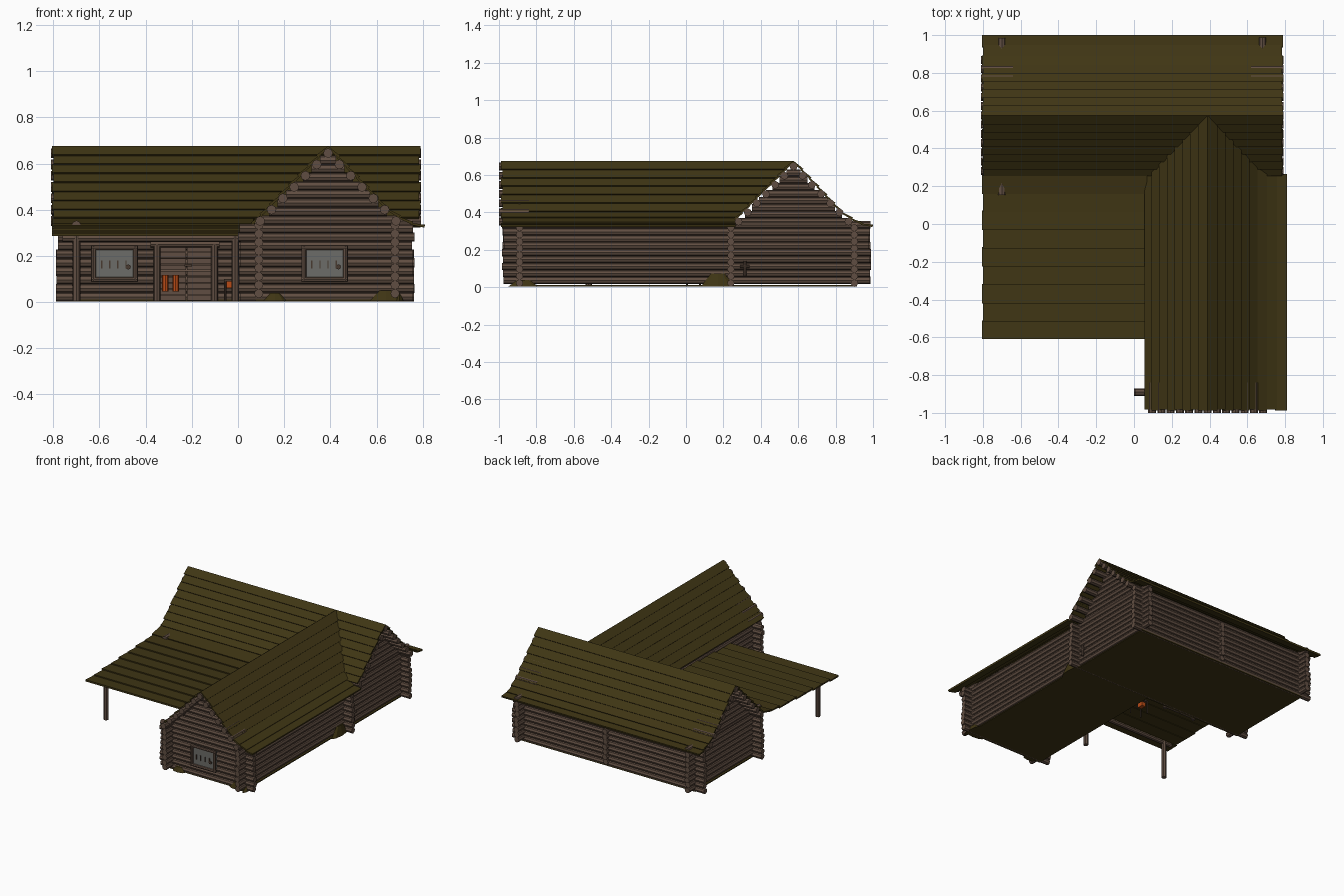
import bpy, bmesh, math, random
from mathutils import Matrix, Vector

if "Cube" in bpy.data.objects:
    bpy.data.objects.remove(bpy.data.objects["Cube"])
random.seed(4)

def material(name, rgb):
    m = bpy.data.materials.new(name)
    m.diffuse_color = (*rgb, 1)
    m.use_nodes = True
    m.node_tree.nodes["Principled BSDF"].inputs["Base Color"].default_value = m.diffuse_color
    return m

ROOF = material("mossy olive roof", (0.050, 0.036, 0.007))
WOOD = material("log brown", (0.118, 0.076, 0.054))
DARK = material("dark plank", (0.065, 0.042, 0.029))
GREY = material("grey shutter", (0.15, 0.15, 0.14))
ORANGE = material("orange canister", (0.48, 0.07, 0.008))

def finish(bm, name, mat):
    bmesh.ops.recalc_face_normals(bm, faces=bm.faces)
    me = bpy.data.meshes.new(name)
    bm.to_mesh(me)
    bm.free()
    me.materials.append(mat)
    ob = bpy.data.objects.new(name, me)
    bpy.context.collection.objects.link(ob)
    return ob

def log(bm, a, b, r=0.0198, sides=8):
    a, b = Vector(a), Vector(b)
    rot = (b - a).to_track_quat('Z', 'Y').to_matrix().to_4x4()
    bmesh.ops.create_cone(bm, cap_ends=True, segments=sides, radius1=r, radius2=r,
                          depth=(b - a).length, matrix=Matrix.Translation((a + b) / 2) @ rot)

def box(bm, x0, x1, y0, y1, z0, z1):
    bmesh.ops.create_cube(bm, size=1, matrix=Matrix.Translation(((x0 + x1) / 2, (y0 + y1) / 2, (z0 + z1) / 2))
                          @ Matrix.Diagonal((x1 - x0, y1 - y0, z1 - z0, 1)))

def place(axis, along, across, z):
    return (along, across, z) if axis == 'x' else (across, along, z)

# stacked log walls; the two directions are offset half a log at the corners
PITCH = 0.037
def log_wall(name, axis, a, b, across, n=9):
    bm = bmesh.new()
    z0 = 0.022 if axis == 'x' else 0.037
    for i in range(n):
        z = z0 + i * PITCH
        j = random.uniform(0, 0.012)
        log(bm, place(axis, a + j, across, z), place(axis, b - j, across, z))
    finish(bm, name, WOOD)

log_wall("main_front_wall", 'x', -0.79, 0.765, 0.24)
log_wall("main_back_wall", 'x', -0.79, 0.765, 0.90)
log_wall("wing_front_wall", 'x', 0.0, 0.765, -0.89)
log_wall("right_wall", 'y', -0.985, 0.99, 0.68)
log_wall("wing_left_wall", 'y', -0.985, 0.26, 0.09)
log_wall("main_left_wall", 'y', 0.15, 0.99, -0.70)
log_wall("partition_ends", 'y', 0.85, 0.94, 0.0, 8)

# gables: shortening logs with purlin ends following the rake
def gable(name, axis, centre, across, p0, p1):
    bm = bmesh.new()
    z = 0.022 + 9 * PITCH if axis == 'x' else 0.037 + 9 * PITCH - PITCH / 2
    while z < 0.635:
        h = 0.66 - z - 0.012
        log(bm, place(axis, centre - h, across, z), place(axis, centre + h, across, z))
        z += PITCH
    other = 'y' if axis == 'x' else 'x'
    for i in range(7):
        for s in ((1, -1) if i else (1,)):
            c, pz = centre + s * i * 0.049, 0.645 - i * 0.049
            log(bm, place(other, p0, c, pz), place(other, p1, c, pz), 0.021)
    finish(bm, name, WOOD)

gable("wing_gable", 'x', 0.39, -0.89, -1.0, -0.84)
gable("right_gable", 'y', 0.575, 0.68, 0.62, 0.792)
gable("left_gable", 'y', 0.575, -0.70, -0.81, -0.64)

# roofs: rows of overlapping boards laid along a profile running from ridge to eave
def resample(pts, n):
    pts = [Vector(p) for p in pts]
    lens = [(q - p).length for p, q in zip(pts, pts[1:])]
    out = []
    for i in range(n + 1):
        d, k = sum(lens) * i / n, 0
        while k < len(lens) - 1 and d > lens[k]:
            d -= lens[k]
            k += 1
        out.append(pts[k].lerp(pts[k + 1], min(1, d / lens[k])))
    return out

def roof(name, axis, pts, n, start, end, lift=0.009):
    bm = bmesh.new()
    rows = resample(pts, n)
    for i, (p, q) in enumerate(zip(rows, rows[1:])):
        d = (q - p).normalized()
        nrm = Vector((-d.y, d.x))
        if nrm.y < 0:
            nrm = -nrm
        q2 = q + d * 0.006 if i < n - 1 else q
        ring = [p, q2 + nrm * lift, q2 - nrm * 0.004, p - nrm * 0.008]
        j = 0.006 * (i % 2)
        va = [bm.verts.new(place(axis, start + j, c.x, c.y)) for c in ring]
        vb = [bm.verts.new(place(axis, end(c.y) - (j if axis == 'x' else 0), c.x, c.y)) for c in ring]
        bm.faces.new(va)
        bm.faces.new(vb)
        for k in range(4):
            m = (k + 1) % 4
            bm.faces.new((va[k], va[m], vb[m], vb[k]))
    finish(bm, name, ROOF)

valley = lambda z: max(0.265, z - 0.10)     # where the wing roof meets the main roof
roof("main_roof_back", 'x', [(0.575, 0.676), (0.84, 0.395), (0.92, 0.345), (0.998, 0.326)], 9, -0.806, lambda z: 0.79)
roof("main_roof_front", 'x', [(0.575, 0.676), (0.26, 0.362)], 8, -0.806, lambda z: 0.79)
roof("porch_roof", 'x', [(0.26, 0.362), (0.20, 0.338), (0.10, 0.325), (-0.608, 0.29)], 9, -0.806, lambda z: 0.068)
roof("wing_roof_left", 'y', [(0.39, 0.676), (0.062, 0.338)], 8, -0.988, valley)
roof("wing_roof_right", 'y', [(0.39, 0.676), (0.65, 0.40), (0.73, 0.348), (0.808, 0.326)], 9, -0.988, valley)

# porch frame
bm = bmesh.new()
for x in (-0.70, -0.012):
    log(bm, (x, -0.52, 0.004), (x, -0.52, 0.285), 0.017)
log(bm, (-0.76, -0.52, 0.275), (0.05, -0.52, 0.275), 0.015)
finish(bm, "porch_posts_and_beam", WOOD)

# floor under both wings
bm = bmesh.new()
box(bm, -0.715, 0.695, 0.225, 0.915, 0.004, 0.012)
box(bm, 0.075, 0.695, -0.905, 0.225, 0.004, 0.012)
finish(bm, "floor", ROOF)

# shuttered windows
def window(name, x, y):
    bm = bmesh.new()
    box(bm, x - 0.088, x + 0.088, y - 0.026, y + 0.01, 0.105, 0.228)
    finish(bm, name + "_shutter", GREY)
    bm = bmesh.new()
    for s in (-1, 1):
        log(bm, (x + s * 0.09, y - 0.025, 0.09), (x + s * 0.09, y - 0.025, 0.243), 0.011)
    for z in (0.097, 0.235):
        log(bm, (x - 0.1, y - 0.025, z), (x + 0.1, y - 0.025, z), 0.011)
    finish(bm, name + "_frame", WOOD)
    bm = bmesh.new()
    for i in range(4):
        bx = x - 0.055 + i * 0.035
        box(bm, bx - 0.003, bx + 0.003, y - 0.031, y - 0.025, 0.145, 0.18)
    log(bm, (x + 0.06, y - 0.034, 0.152), (x + 0.06, y - 0.025, 0.152), 0.011)
    finish(bm, name + "_slots", DARK)

window("porch_window", -0.535, 0.22)
window("wing_window", 0.375, -0.91)

# double door of horizontal planks, with log frame
bm = bmesh.new()
for x0, x1 in ((-0.34, -0.225), (-0.221, -0.112)):
    for i in range(9):
        box(bm, x0, x1, 0.208, 0.235, 0.006 + i * 0.0265, 0.029 + i * 0.0265)
finish(bm, "door_planks", WOOD)
bm = bmesh.new()
for x in (-0.35, -0.102):
    log(bm, (x, 0.205, 0.004), (x, 0.205, 0.25), 0.015)
log(bm, (-0.38, 0.205, 0.25), (-0.08, 0.205, 0.25), 0.014)
finish(bm, "door_frame", WOOD)
bm = bmesh.new()
box(bm, -0.232, -0.2, 0.2, 0.21, 0.155, 0.163)
finish(bm, "door_handle", DARK)

# porch clutter: canisters by the door and a stool by the wing wall
bm = bmesh.new()
for x in (-0.315, -0.27):
    log(bm, (x, 0.17, 0.045), (x, 0.17, 0.118), 0.014)
box(bm, -0.05, -0.02, 0.02, 0.06, 0.06, 0.09)
finish(bm, "canisters", ORANGE)
bm = bmesh.new()
box(bm, -0.06, 0.04, 0.0, 0.08, 0.09, 0.1)
for x in (-0.055, 0.035):
    for y in (0.005, 0.075):
        log(bm, (x, y, 0.004), (x, y, 0.09), 0.005)
finish(bm, "stool", DARK)

# moss mounds at the foot of the walls
bm = bmesh.new()
for x, y, rx, ry, h in ((0.70, 0.17, 0.025, 0.09, 0.07), (0.70, -0.87, 0.02, 0.08, 0.035),
                        (0.64, -0.91, 0.07, 0.02, 0.045), (0.16, -0.91, 0.05, 0.02, 0.035)):
    bmesh.ops.create_cone(bm, cap_ends=True, segments=8, radius1=1, radius2=0.4, depth=1,
                          matrix=Matrix.Translation((x, y, h / 2 + 0.004)) @ Matrix.Diagonal((rx, ry, h, 1)))
finish(bm, "moss_mounds", ROOF)

# small tap on the right wall
bm = bmesh.new()
log(bm, (0.715, 0.315, 0.06), (0.715, 0.315, 0.14), 0.008)
log(bm, (0.715, 0.29, 0.11), (0.715, 0.34, 0.11), 0.008)
finish(bm, "wall_tap", WOOD)
